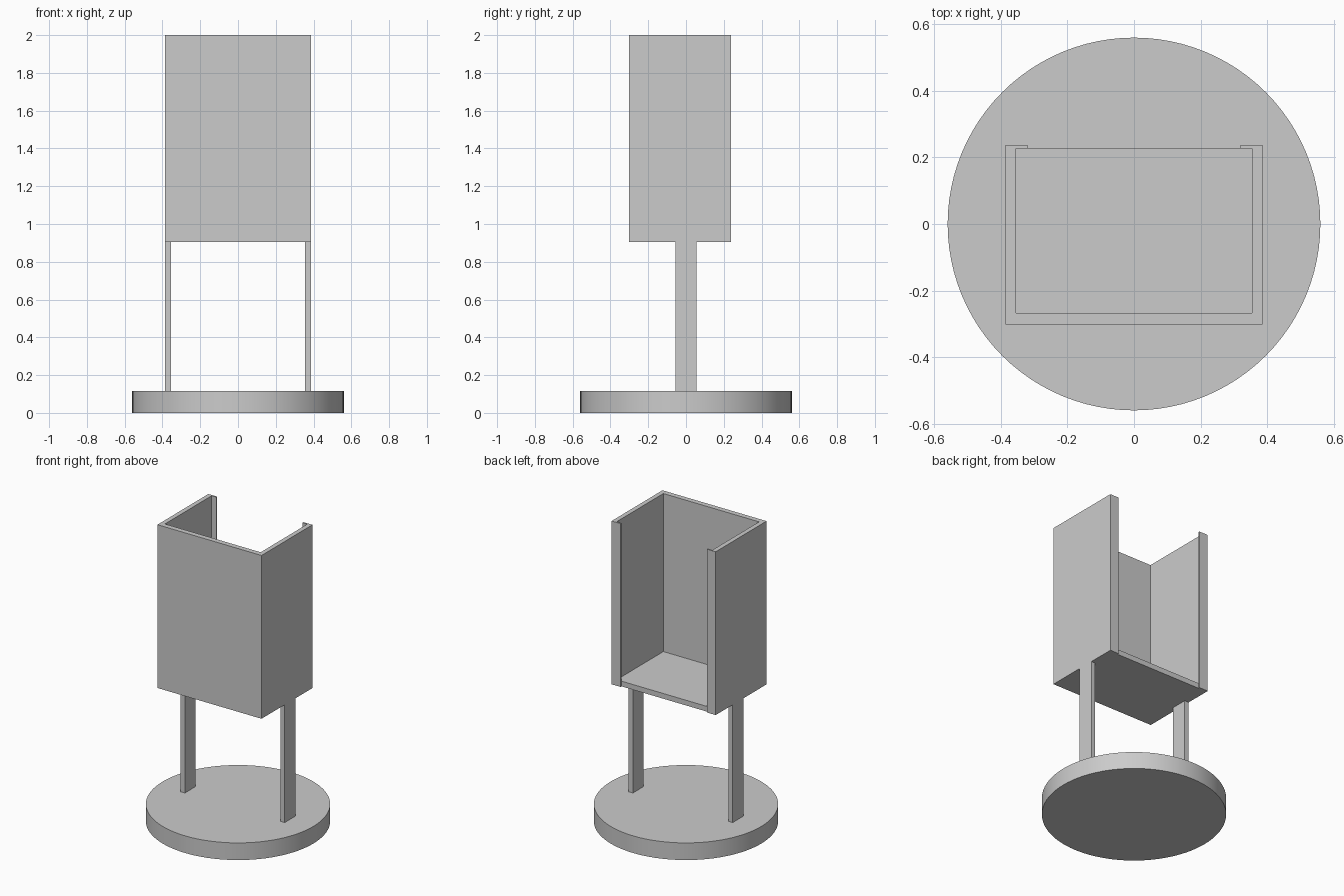
import bpy
import bmesh

if "Cube" in bpy.data.objects:
    bpy.data.objects.remove(bpy.data.objects["Cube"], do_unlink=True)

# Single grey finish
grey = bpy.data.materials.new("plain_grey")
grey.use_nodes = True
colour = (0.6, 0.6, 0.6, 1)
grey.diffuse_color = colour
grey.node_tree.nodes["Principled BSDF"].inputs["Base Color"].default_value = colour


def prism(name, outline, z0, z1):
    """Extrude a closed xy outline from z0 up to z1."""
    bm = bmesh.new()
    face = bm.faces.new([bm.verts.new((x, y, z0)) for x, y in outline])
    top = bmesh.ops.extrude_face_region(bm, geom=[face])["geom"]
    verts = [v for v in top if isinstance(v, bmesh.types.BMVert)]
    bmesh.ops.translate(bm, verts=verts, vec=(0, 0, z1 - z0))
    bmesh.ops.recalc_face_normals(bm, faces=bm.faces)
    mesh = bpy.data.meshes.new(name)
    bm.to_mesh(mesh)
    bm.free()
    mesh.materials.append(grey)
    obj = bpy.data.objects.new(name, mesh)
    bpy.context.collection.objects.link(obj)
    return obj


def rectangle(x0, x1, y0, y1):
    return [(x0, y0), (x1, y0), (x1, y1), (x0, y1)]


BASE_TOP, BOX_BOTTOM, BOX_TOP = 0.115, 0.905, 2.0
OUT_X, IN_X, LIP_X = 0.386, 0.355, 0.32
FRONT, IN_FRONT, LIP_Y, BACK = -0.302, -0.267, 0.227, 0.237

# Round base
bpy.ops.mesh.primitive_cylinder_add(vertices=96, radius=0.56, depth=BASE_TOP,
                                    location=(0, 0, BASE_TOP / 2))
base = bpy.context.object
base.name = "round_base"
base.data.materials.append(grey)
bpy.ops.object.shade_smooth_by_angle()

# Two flat legs, flush with the box sides
for side, name in ((1, "left_leg"), (-1, "right_leg")):
    x0, x1 = sorted((side * IN_X, side * OUT_X))
    prism(name, rectangle(x0, x1, -0.056, 0.056), BASE_TOP, BOX_BOTTOM)

# Front and side walls in one piece, with thin lips at the open back
half = [(OUT_X, FRONT), (OUT_X, BACK), (LIP_X, BACK), (LIP_X, LIP_Y),
        (IN_X, LIP_Y), (IN_X, IN_FRONT)]
outline = half + [(-x, y) for x, y in reversed(half)]
prism("box_walls", outline, BOX_BOTTOM, BOX_TOP)

# Floor of the box
prism("box_floor", rectangle(-IN_X, IN_X, IN_FRONT, LIP_Y), BOX_BOTTOM, BOX_BOTTOM + 0.035)
